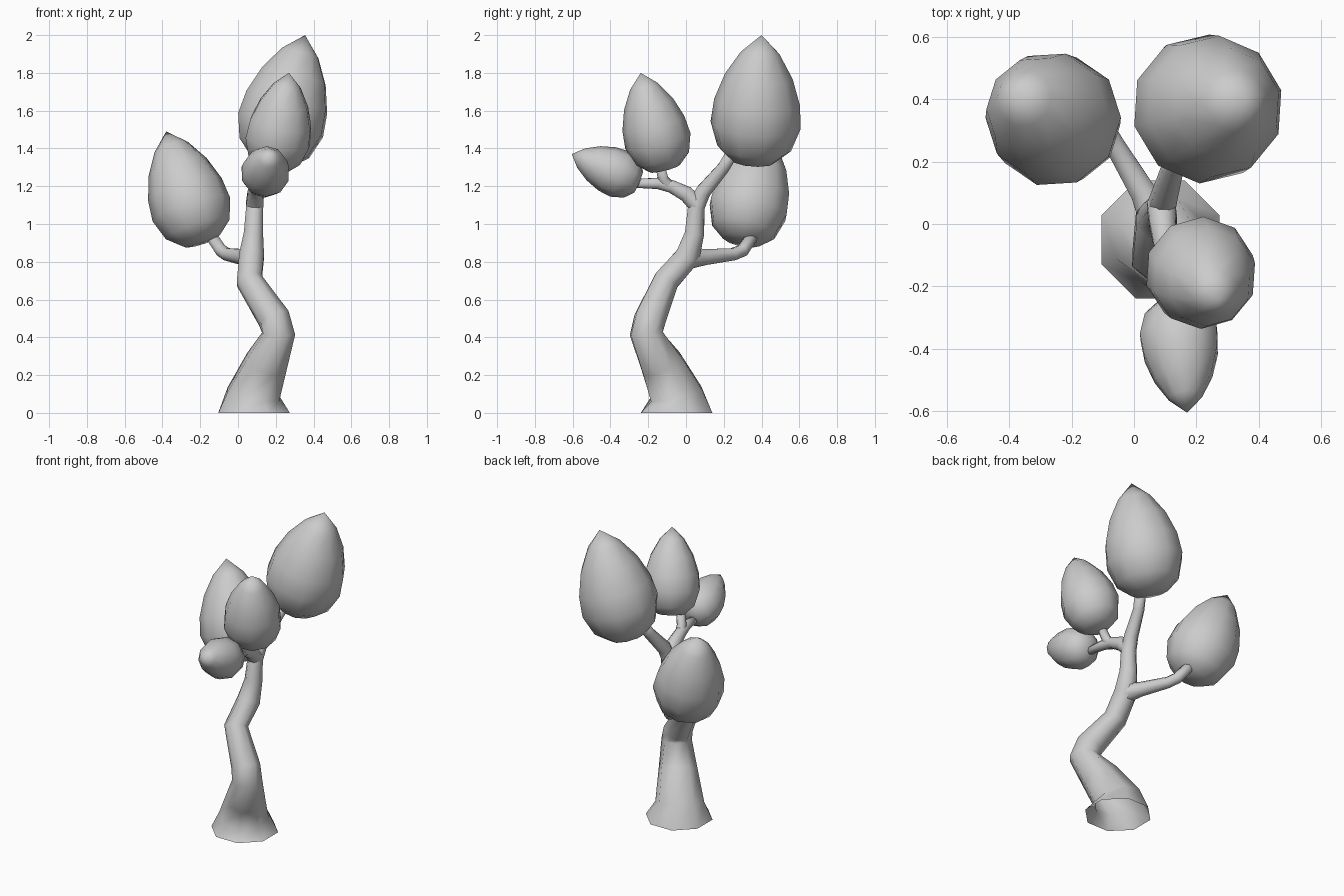
import bpy, bmesh, math
from mathutils import Vector

if "Cube" in bpy.data.objects:
    bpy.data.objects.remove(bpy.data.objects["Cube"])

# One plain grey for the whole tree
GREY = (0.6, 0.6, 0.6, 1)
grey = bpy.data.materials.new("plain grey")
grey.use_nodes = True
grey.diffuse_color = GREY
grey.node_tree.nodes["Principled BSDF"].inputs["Base Color"].default_value = GREY


def finish(name, bm):
    bmesh.ops.recalc_face_normals(bm, faces=bm.faces)
    for face in bm.faces:
        face.smooth = True
    mesh = bpy.data.meshes.new(name)
    bm.to_mesh(mesh)
    bm.free()
    mesh.materials.append(grey)
    obj = bpy.data.objects.new(name, mesh)
    bpy.context.collection.objects.link(obj)
    return obj


def ring(bm, centre, u, v, radius, sides):
    angles = [math.tau * (i + 0.5) / sides for i in range(sides)]
    return [bm.verts.new(centre + (u * math.cos(a) + v * math.sin(a)) * radius)
            for a in angles]


def bridge(bm, a, b):
    for i in range(len(a)):
        j = (i + 1) % len(a)
        bm.faces.new((a[i], a[j], b[j], b[i]))


def limb(name, path, start, sides=8):
    """Tapered tube through (x, y, z, radius) points, open at the root."""
    bm = bmesh.new()
    points = [Vector(p[:3]) for p in path]
    side, previous = Vector((1, 0, 0)), None
    for i, point in enumerate(points):
        if i == 0:
            tangent = Vector(start).normalized()
        else:
            tangent = (point - points[i - 1]).normalized()
            if i + 1 < len(points):
                tangent += (points[i + 1] - point).normalized()
            tangent.normalize()
        side = (side - tangent * side.dot(tangent)).normalized()
        verts = ring(bm, point, side, tangent.cross(side), path[i][3], sides)
        if previous:
            bridge(bm, previous, verts)
        previous = verts
    bm.faces.new(previous)
    return finish(name, bm)


# Egg outline: height along the axis, share of the full radius
EGG = [(0.02, 0.48), (0.12, 0.82), (0.3, 1), (0.48, 0.95), (0.68, 0.75), (0.86, 0.43)]


def leaf_clump(name, bottom, tip, radius, sides=10):
    """Pointed egg whose axis runs from bottom to tip."""
    bm = bmesh.new()
    bottom, tip = Vector(bottom), Vector(tip)
    turn = (tip - bottom).to_track_quat('Z', 'Y')
    u, v = turn @ Vector((1, 0, 0)), turn @ Vector((0, 1, 0))
    rings = [ring(bm, bottom.lerp(tip, t), u, v, radius * r, sides) for t, r in EGG]
    for a, b in zip(rings, rings[1:]):
        bridge(bm, a, b)
    for point, verts in ((bottom, rings[0]), (tip, rings[-1])):
        pole = bm.verts.new(point)
        for i in range(sides):
            bm.faces.new((verts[i], verts[(i + 1) % sides], pole))
    return finish(name, bm)


# Bent trunk with a flared foot, continuing into the rear branch
limb("trunk", [(0.085, -0.05, 0, 0.205), (0.082, -0.052, 0.1, 0.15),
               (0.15, -0.13, 0.26, 0.12), (0.215, -0.21, 0.42, 0.092),
               (0.19, -0.19, 0.5, 0.088), (0.06, -0.105, 0.7, 0.073),
               (0.072, 0.01, 0.83, 0.071), (0.082, 0.045, 0.95, 0.055),
               (0.088, 0.055, 1.09, 0.048), (0.098, 0.09, 1.17, 0.044),
               (0.13, 0.2, 1.3, 0.035), (0.17, 0.27, 1.42, 0.035)], (0, 0, 1))

# Side branches
limb("lower_branch", [(0.07, 0.02, 0.82, 0.06), (0.03, 0.1, 0.825, 0.045),
                      (-0.06, 0.25, 0.84, 0.035), (-0.09, 0.3, 0.86, 0.035),
                      (-0.15, 0.36, 0.95, 0.033)], (-1, 2, 0))
limb("front_branch", [(0.088, 0.06, 1.1, 0.05), (0.092, 0.0, 1.16, 0.045),
                      (0.1, -0.08, 1.2, 0.037), (0.11, -0.15, 1.215, 0.032),
                      (0.13, -0.28, 1.215, 0.024)], (0, -1, 1))
limb("upper_twig", [(0.1, -0.08, 1.19, 0.034), (0.115, -0.12, 1.235, 0.03),
                    (0.14, -0.14, 1.32, 0.026)], (0, -1, 1))

# Leaf clumps
leaf_clump("rear_leaves", (0.17, 0.355, 1.32), (0.355, 0.4, 2.0), 0.24)
leaf_clump("lower_leaves", (-0.19, 0.29, 0.9), (-0.38, 0.42, 1.49), 0.215)
leaf_clump("upper_leaves", (0.185, -0.11, 1.285), (0.27, -0.24, 1.8), 0.178)
leaf_clump("front_leaves", (0.132, -0.245, 1.22), (0.17, -0.605, 1.37), 0.13)
